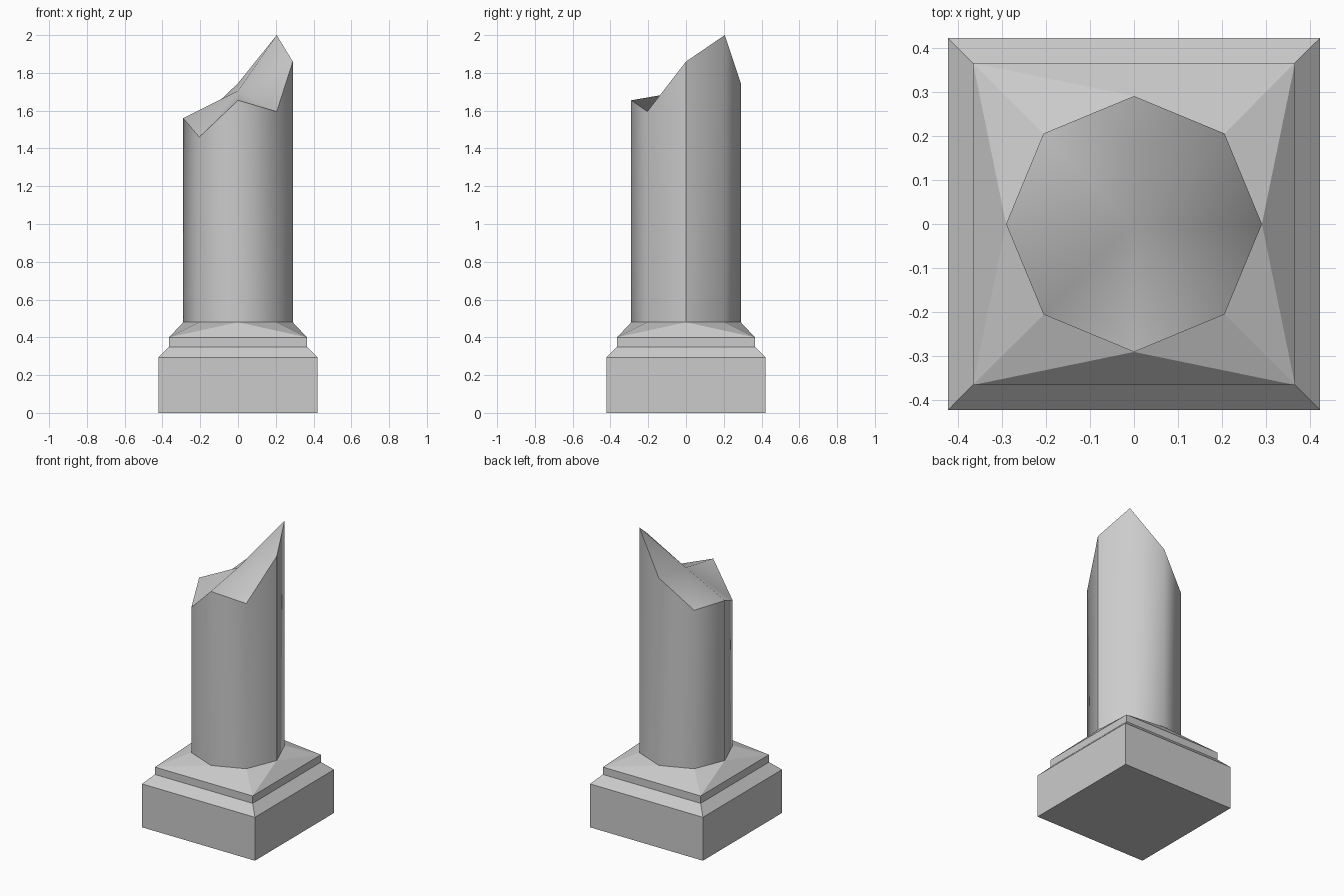
import bpy, bmesh
from math import cos, sin, pi

if "Cube" in bpy.data.objects:
    bpy.data.objects.remove(bpy.data.objects["Cube"])

R = 0.29            # shaft radius
SHAFT_Z = 0.48      # where the shaft meets the base
CENTRE_Z = 1.705    # middle of the broken top
# broken rim heights, counter-clockwise from +x
RIM = [1.86, 2.0, 1.745, 1.55, 1.56, 1.46, 1.655, 1.595]


def octagon(i, z):
    a = i * pi / 4
    return (R * cos(a), R * sin(a), z)


def finish(name, bm, smooth=False):
    bmesh.ops.recalc_face_normals(bm, faces=bm.faces)
    for f in bm.faces:
        f.smooth = smooth
    mesh = bpy.data.meshes.new(name)
    bm.to_mesh(mesh)
    bm.free()
    obj = bpy.data.objects.new(name, mesh)
    bpy.context.collection.objects.link(obj)
    return obj


# Square stepped plinth, blending into the octagonal shaft
bm = bmesh.new()
rings = []
for h, z in [(0.422, 0), (0.422, 0.293), (0.365, 0.35), (0.365, 0.4)]:
    rings.append([bm.verts.new((x * h, y * h, z))
                  for x, y in [(1, 1), (-1, 1), (-1, -1), (1, -1)]])
bm.faces.new(rings[0])
for lo, hi in zip(rings, rings[1:]):
    for i in range(4):
        j = (i + 1) % 4
        bm.faces.new((lo[i], lo[j], hi[j], hi[i]))
collar = [bm.verts.new(octagon(i, SHAFT_Z)) for i in range(8)]
for i in range(4):
    c0, c1 = rings[-1][i], rings[-1][(i + 1) % 4]
    a, m, b = (collar[(2 * i + k) % 8] for k in (1, 2, 3))
    bm.faces.new((c0, m, a))
    bm.faces.new((c0, c1, m))
    bm.faces.new((c1, b, m))
finish("plinth", bm)

# Eight-sided smooth shaft with an open seam on the right side
bm = bmesh.new()
low = [bm.verts.new(octagon(i, SHAFT_Z)) for i in range(9)]
top = [bm.verts.new(octagon(i, RIM[i % 8])) for i in range(9)]
for i in range(8):
    bm.faces.new((low[i], low[i + 1], top[i + 1], top[i]))
finish("shaft", bm, True)

# Jagged broken top
bm = bmesh.new()
centre = bm.verts.new((0, 0, CENTRE_Z))
rim = [bm.verts.new(octagon(i, z)) for i, z in enumerate(RIM)]
for i in range(8):
    bm.faces.new((centre, rim[i], rim[(i + 1) % 8]))
top_obj = finish("broken_top", bm, True)
# the fan is open, so make sure it faces up
if sum(p.normal.z for p in top_obj.data.polygons) < 0:
    top_obj.data.flip_normals()
shaft = bpy.data.objects["shaft"]
if sum(p.normal.dot(p.center) - p.normal.z * p.center.z for p in shaft.data.polygons) < 0:
    shaft.data.flip_normals()
